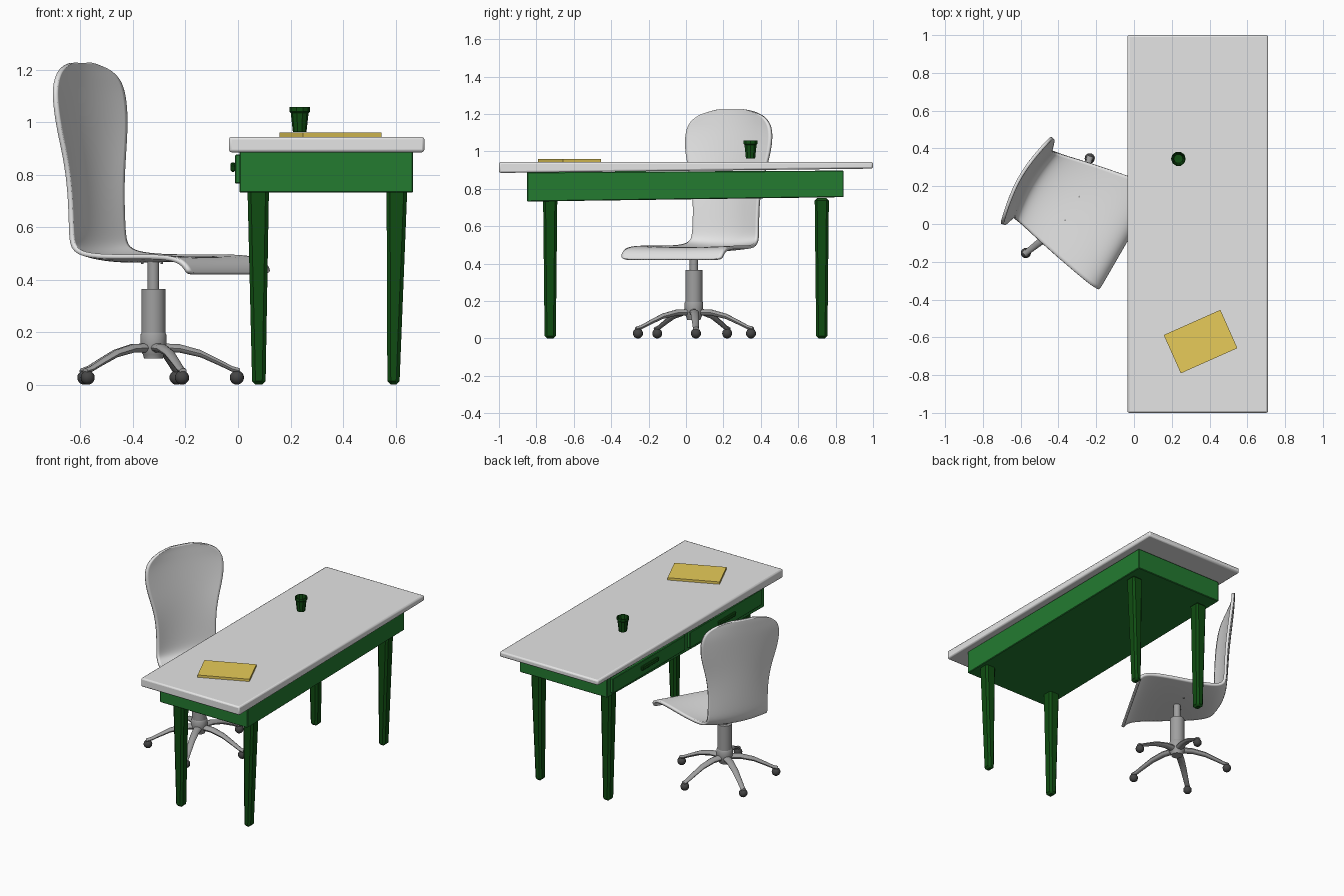
import bpy, bmesh, math
from mathutils import Matrix, Vector

if "Cube" in bpy.data.objects:
    bpy.data.objects.remove(bpy.data.objects["Cube"])


def material(name, r, g, b):
    m = bpy.data.materials.new(name)
    m.diffuse_color = (r, g, b, 1)
    m.use_nodes = True
    m.node_tree.nodes["Principled BSDF"].inputs["Base Color"].default_value = m.diffuse_color
    return m


WHITE = material("white", 0.78, 0.78, 0.78)
GREEN = material("green", 0.017, 0.196, 0.03)
DARK_GREEN = material("dark green", 0.005, 0.074, 0.006)
YELLOW = material("yellow", 0.8, 0.6, 0.1)
METAL = material("grey metal", 0.35, 0.35, 0.35)
BLACK = material("dark grey", 0.06, 0.06, 0.06)


def finish(name, bm, mat, smooth=False, bevel=0, segments=1):
    bmesh.ops.recalc_face_normals(bm, faces=bm.faces)
    me = bpy.data.meshes.new(name)
    bm.to_mesh(me)
    bm.free()
    ob = bpy.data.objects.new(name, me)
    bpy.context.collection.objects.link(ob)
    me.materials.append(mat)
    if bevel:
        mod = ob.modifiers.new("bevel", "BEVEL")
        mod.width, mod.segments = bevel, segments
    if smooth:
        bpy.ops.object.select_all(action="DESELECT")
        ob.select_set(True)
        bpy.context.view_layer.objects.active = ob
        bpy.ops.object.shade_smooth_by_angle(angle=math.radians(40))
    return ob


def box(name, lo, hi, mat, shape=None, **kw):
    """Box from corner to corner; shape moves each vertex."""
    bm = bmesh.new()
    bmesh.ops.create_cube(bm, size=1)
    for v in bm.verts:
        v.co = Vector([lo[i] if v.co[i] < 0 else hi[i] for i in range(3)])
        if shape:
            shape(v.co)
    return finish(name, bm, mat, **kw)


def lathe(name, profile, center, mat, sides=24, smooth=True):
    """Revolve (radius, z) points round a vertical axis."""
    bm = bmesh.new()
    rings = []
    for r, z in profile:
        rings.append([bm.verts.new((center[0] + r * math.cos(2 * math.pi * k / sides),
                                    center[1] + r * math.sin(2 * math.pi * k / sides), z))
                      for k in range(sides)])
    for a, b in zip(rings, rings[1:]):
        for k in range(sides):
            n = (k + 1) % sides
            bm.faces.new((a[k], a[n], b[n], b[k]))
    bm.faces.new(rings[0])
    bm.faces.new(rings[-1])
    return finish(name, bm, mat, smooth)


# Table top and apron, both with an underside that rises slightly to the back
def top_slope(c):
    if c.z < 0.9:
        c.z += 0.0115 * (c.y + 1)


def apron_slope(c):
    c.z += (0.014 if c.z < 0.8 else 0.005) * (c.y + 0.85)


box("table_top", (-0.035, -1, 0.885), (0.71, 1, 0.944), WHITE, top_slope, bevel=0.01, segments=2, smooth=True)
box("apron", (0.005, -0.85, 0.732), (0.667, 0.843, 0.889), GREEN, apron_slope, bevel=0.004)

# Drawers with bar handles on the sitter's side
for label, y in (("front", -0.415), ("back", 0.415)):
    dz = 0.01 * (y + 0.85)
    box(label + "_drawer", (-0.012, y - 0.39, 0.762 + dz), (0.01, y + 0.39, 0.876), GREEN, bevel=0.004)
    box(label + "_handle", (-0.028, y - 0.09, 0.806 + dz), (-0.01, y + 0.09, 0.834 + dz), DARK_GREEN, bevel=0.005)

# Tapered, chamfered legs: (bottom x range, top x range)
for side, bottom, top in (("left", (0.054, 0.105), (0.036, 0.118)), ("right", (0.569, 0.615), (0.566, 0.645))):
    for label, s in (("front", -1), ("back", 1)):
        def taper(c, s=s, bottom=bottom, top=top):
            xs, ys = (bottom, (0.696, 0.756)) if c.z < 0.1 else (top, (0.688, 0.764))
            c.x = xs[int(c.x > 0)]
            c.y = s * ys[int(c.y > 0)]
        box(f"{label}_{side}_leg", (-1, -1, 0), (1, 1, 0.75), DARK_GREEN, taper, bevel=0.013)

# Book and cup on the table
book = box("book", (-0.164, -0.111, 0.943), (0.164, 0.111, 0.96), YELLOW)
book.location = (0.3525, -0.6225, 0)
book.rotation_euler.z = math.radians(24)
lathe("cup", [(0.026, 0.963), (0.034, 1.035), (0.039, 1.04), (0.039, 1.058), (0.034, 1.058), (0.024, 0.972)],
      (0.235, 0.345), DARK_GREEN, 10, False)

# Chair shell: stations of (forward, height, half width, edge rise, backrest wrap)
STATIONS = [
    (0.305, 0.422, 0.305, 0, 0), (0.30, 0.44, 0.31, 0, 0), (0.275, 0.466, 0.31, 0.002, 0),
    (0.22, 0.479, 0.303, 0.005, 0), (0.12, 0.48, 0.285, 0.008, 0), (0, 0.475, 0.262, 0.012, 0),
    (-0.12, 0.472, 0.236, 0.016, 0), (-0.21, 0.478, 0.215, 0.018, 0.005), (-0.265, 0.495, 0.207, 0.018, 0.015),
    (-0.293, 0.53, 0.203, 0.012, 0.025), (-0.302, 0.6, 0.2, 0, 0.03), (-0.31, 0.74, 0.2, 0, 0.033),
    (-0.318, 0.86, 0.222, 0, 0.035), (-0.328, 0.97, 0.255, 0, 0.035), (-0.337, 1.06, 0.267, 0, 0.035),
    (-0.343, 1.125, 0.26, 0, 0.033), (-0.346, 1.17, 0.232, 0, 0.03), (-0.348, 1.205, 0.175, 0, 0.018),
    (-0.348, 1.226, 0.08, 0, 0.004),
]
ACROSS = [i / 4 for i in range(-4, 5)]
bm = bmesh.new()
rows = [[bm.verts.new((u + wrap * t * t, w * t, z + rise * t * t)) for t in ACROSS]
        for u, z, w, rise, wrap in STATIONS]
for a, b in zip(rows, rows[1:]):
    for k in range(len(ACROSS) - 1):
        bm.faces.new((a[k], a[k + 1], b[k + 1], b[k]))
shell = finish("chair_shell", bm, WHITE, smooth=True)
shell.location = (-0.30, 0.075, 0)
shell.rotation_euler.z = math.radians(-30)
for p in shell.data.polygons:
    p.use_smooth = True
sub = shell.modifiers.new("smooth", "SUBSURF")
sub.levels = sub.render_levels = 2
thick = shell.modifiers.new("thickness", "SOLIDIFY")
thick.thickness, thick.offset = 0.018, 0

# Seat bolts
for i, c in enumerate([(-0.29, 0.145), (-0.365, 0.02)]):
    lathe(f"seat_bolt_{i + 1}", [(0.005, 0.46), (0.005, 0.488)], c, METAL, 8)

# Chair column
BASE = (-0.322, 0.042)
lathe("gas_rod", [(0.022, 0.35), (0.022, 0.472)], BASE, METAL)
lathe("column", [(0.046, 0.19), (0.046, 0.365)], BASE, METAL)
lathe("base_hub", [(0.036, 0.1), (0.04, 0.115), (0.05, 0.13), (0.05, 0.19), (0.046, 0.196)], BASE, METAL)

# Five curved arms with castors
ARM = [(0.03, 0.14, 0.026), (0.1, 0.138, 0.024), (0.18, 0.118, 0.021), (0.25, 0.085, 0.018),
       (0.3, 0.06, 0.016), (0.33, 0.052, 0.015)]  # distance, height, half width
SIDES = 10
for n in range(5):
    turn = Matrix.Translation((*BASE, 0)) @ Matrix.Rotation(math.radians(2 + 72 * n), 4, "Z")
    bm = bmesh.new()
    rings = [[bm.verts.new(turn @ Vector((d, w * math.cos(2 * math.pi * k / SIDES),
                                          z + 0.7 * w * math.sin(2 * math.pi * k / SIDES))))
              for k in range(SIDES)] for d, z, w in ARM]
    for a, b in zip(rings, rings[1:]):
        for k in range(SIDES):
            m = (k + 1) % SIDES
            bm.faces.new((a[k], a[m], b[m], b[k]))
    bm.faces.new(rings[0])
    bm.faces.new(rings[-1])
    finish(f"base_arm_{n + 1}", bm, METAL, smooth=True)
    bm = bmesh.new()
    bmesh.ops.create_uvsphere(bm, u_segments=16, v_segments=10, radius=0.027,
                              matrix=turn @ Matrix.Translation((0.318, 0, 0.027)))
    finish(f"castor_{n + 1}", bm, BLACK, smooth=True)
